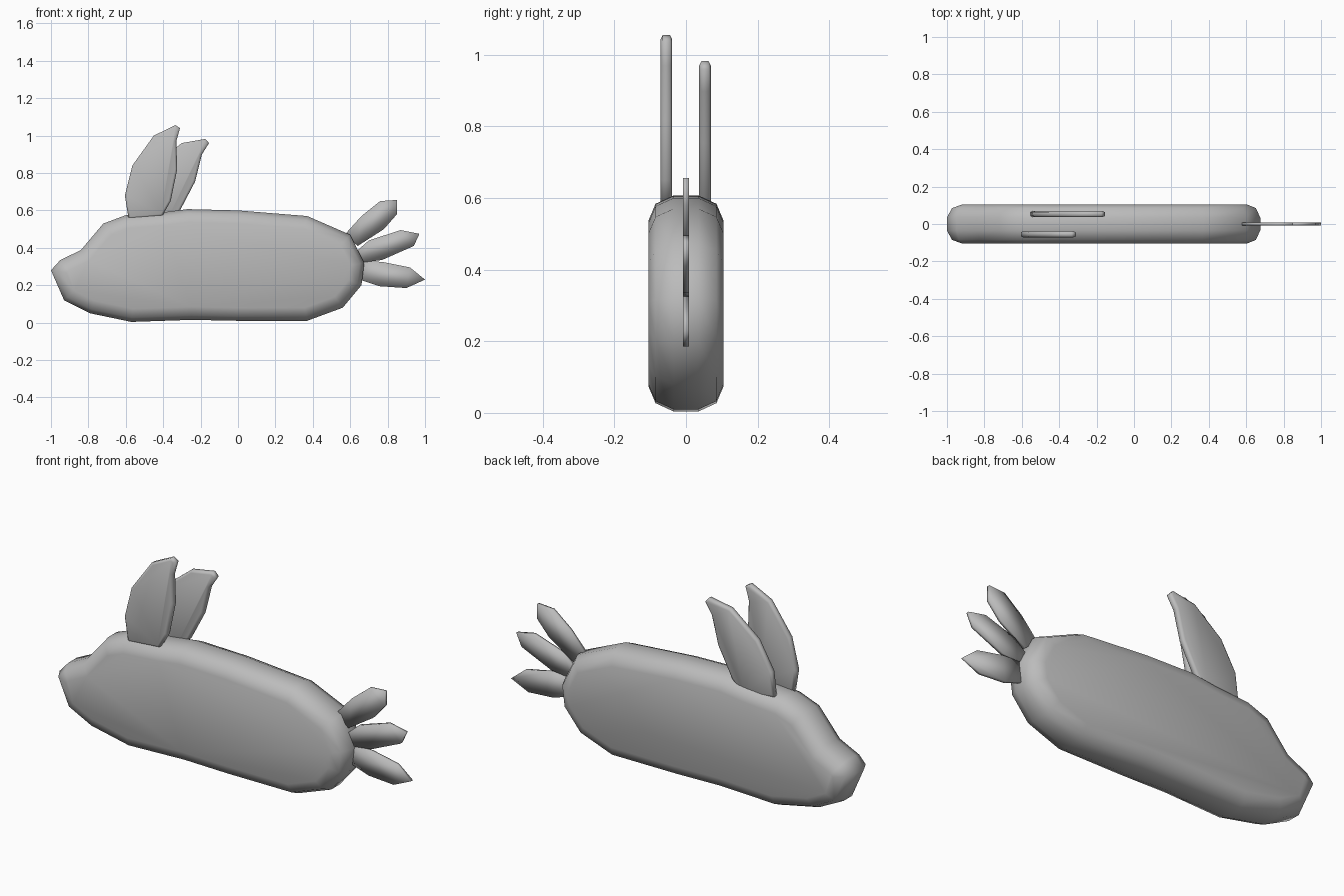
import bpy, bmesh, math
from mathutils import Vector, Matrix

cube = bpy.data.objects.get("Cube")
if cube:
    bpy.data.objects.remove(cube, do_unlink=True)

grey = bpy.data.materials.new("Plain grey")
grey.use_nodes = True
COLOUR = (0.5, 0.5, 0.5, 1)
grey.diffuse_color = COLOUR
grey.node_tree.nodes["Principled BSDF"].inputs["Base Color"].default_value = COLOUR


def inset(points, d):
    """Move each corner of a clockwise (x, z) outline inwards by d."""
    out = []
    for i, p in enumerate(points):
        p = Vector(p)
        a = (p - Vector(points[i - 1])).normalized()
        b = (Vector(points[(i + 1) % len(points)]) - p).normalized()
        na, nb = Vector((a.y, -a.x)), Vector((b.y, -b.x))
        m = (na + nb).normalized()
        out.append(p + m * d / max(m.dot(na), 0.7))
    return out


def slab(name, outline, section, y=0.0):
    """Outline in x-z, thickened along y; section lists (half width, inset) from middle out."""
    rings = [(-w, d) for w, d in reversed(section)] + list(section)
    bm = bmesh.new()
    loops = [[bm.verts.new((p.x, y + w, p.y)) for p in inset(outline, d)] for w, d in rings]
    n = len(outline)
    for r, s in zip(loops, loops[1:]):
        for i in range(n):
            j = (i + 1) % n
            bm.faces.new((r[i], r[j], s[j], s[i]))
    bm.faces.new(loops[0])
    bm.faces.new(loops[-1])
    bmesh.ops.recalc_face_normals(bm, faces=bm.faces)
    for f in bm.faces:
        f.smooth = True
    mesh = bpy.data.meshes.new(name)
    bm.to_mesh(mesh)
    bm.free()
    mesh.materials.append(grey)
    obj = bpy.data.objects.new(name, mesh)
    bpy.context.collection.objects.link(obj)
    return obj


# Body: long rounded slab with a snout at -x
body = [(-1, .28), (-.95, .335), (-.84, .388), (-.72, .53), (-.6, .575), (-.4, .59),
        (-.27, .607), (0, .6), (.37, .57), (.6, .47), (.675, .32), (.66, .2), (.56, .08),
        (.37, .01), (0, .01), (-.25, .015), (-.57, .004), (-.79, .05), (-.93, .12)]
slab("body", body, [(.035, 0), (.085, .023), (.105, .07)])

# Ears: the same blade twice, the far one tilted back about its tip
ear = [(-.585, .555), (-.605, .68), (-.565, .84), (-.45, 1.0), (-.335, 1.056), (-.31, 1.04),
       (-.33, .97), (-.325, .82), (-.36, .65), (-.405, .57)]
tilt = Matrix.Rotation(math.radians(-16), 2)
tip = Vector((-.31, 1.04))
ear_back = [tilt @ (Vector(p) - tip) + Vector((-.155, .96)) for p in ear]
ear_section = [(.010, 0), (.0165, .012)]
slab("right_ear", ear, ear_section, -.055)
slab("left_ear", ear_back, ear_section, .053)

# Tail: three thin feathers fanned out at the rear
feathers = {
    "upper": [(.57, .47), (.66, .57), (.76, .65), (.85, .656), (.85, .58), (.78, .5), (.64, .41)],
    "middle": [(.62, .37), (.70, .44), (.87, .495), (.97, .475), (.94, .41), (.77, .335), (.65, .32)],
    "lower": [(.65, .33), (.77, .325), (.92, .295), (1, .23), (.9, .185), (.755, .195), (.65, .23)],
}
for part, outline in feathers.items():
    slab("tail_feather_" + part, outline, [(.008, 0)])
